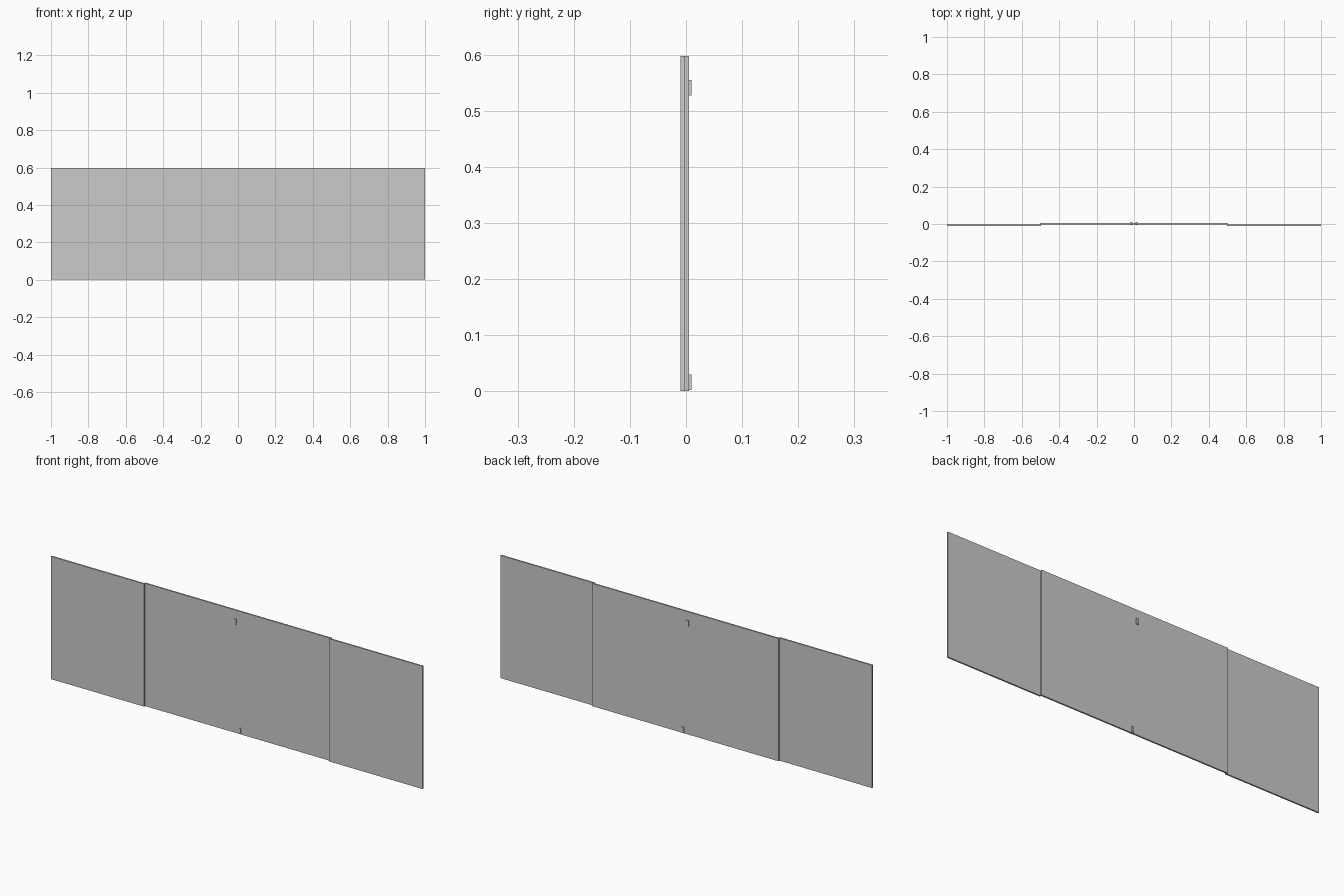
import bpy

if "Cube" in bpy.data.objects:
    bpy.data.objects.remove(bpy.data.objects["Cube"])


def box(name, x, y, z):
    """Box from (min, max) ranges on each axis."""
    bpy.ops.mesh.primitive_cube_add(size=1)
    ob = bpy.context.object
    ob.name = name
    ob.location = [(a + b) / 2 for a, b in (x, y, z)]
    ob.scale = [b - a for a, b in (x, y, z)]
    bpy.ops.object.transform_apply(location=True, rotation=False, scale=True)
    return ob


H = 0.597

# Wide centre panel, set slightly behind the side panels
box("centre_panel", (-0.502, 0.502), (-0.0025, 0.005), (0, H))

# Narrow front panels on both sides
for name, s in (("left", -1), ("right", 1)):
    box(name + "_panel", sorted((s * 0.498, s * 1.0)), (-0.01, -0.0025), (0, H))

# Small catches near the top and bottom of the centre panel, showing on both faces
for name, x, z in (("upper", -0.013, 0.527), ("lower", 0.013, 0.002)):
    box(name + "_catch", (x - 0.006, x + 0.006), (-0.006, 0.0095), (z, z + 0.028))
